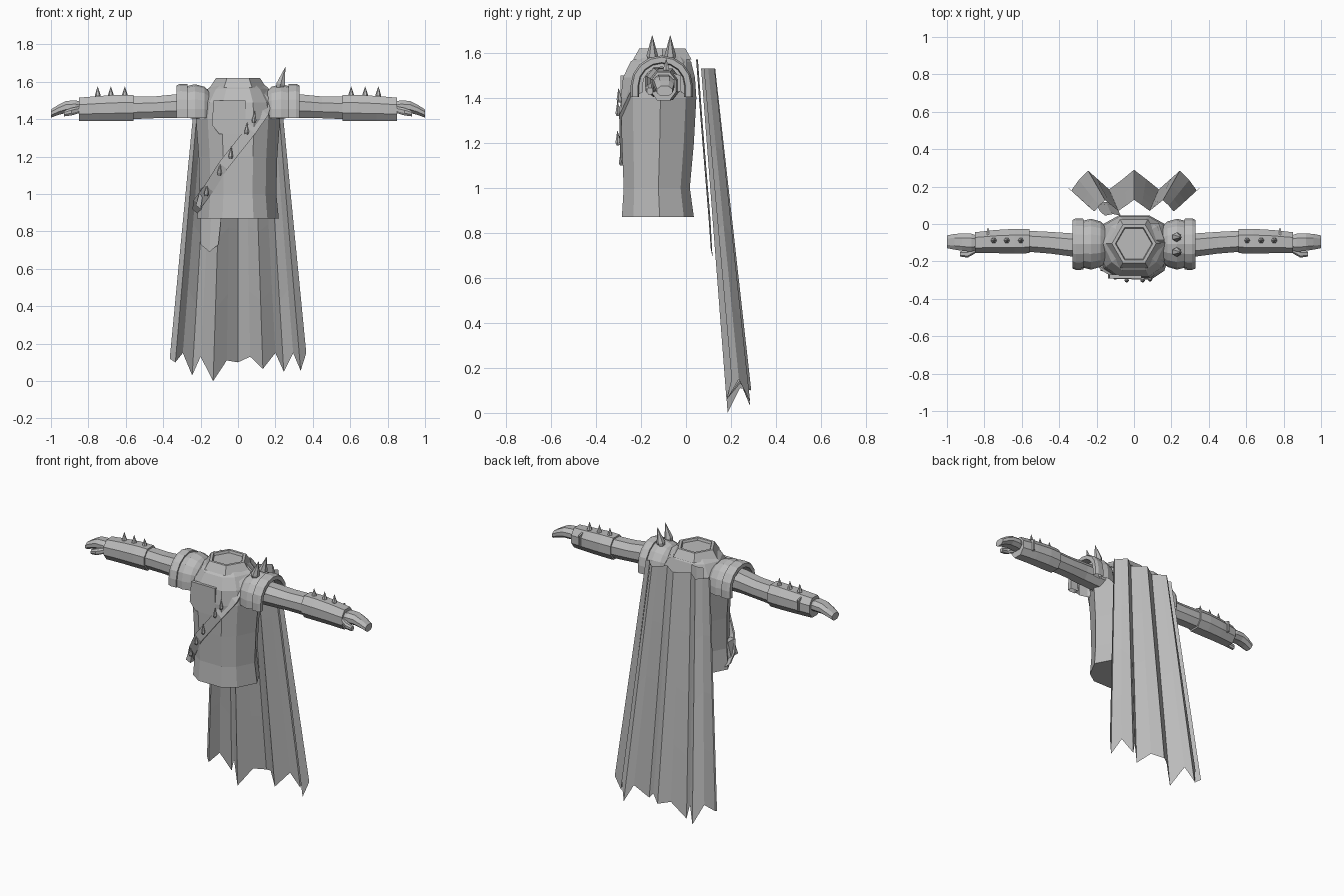
import bpy, bmesh, math
from mathutils import Vector

grey = bpy.data.materials.new("mid_grey")
grey.diffuse_color = (0.5, 0.5, 0.5, 1)


def finish(name, bm, normals=True):
    if normals:
        bmesh.ops.recalc_face_normals(bm, faces=bm.faces)
    me = bpy.data.meshes.new(name)
    bm.to_mesh(me)
    bm.free()
    me.materials.append(grey)
    ob = bpy.data.objects.new(name, me)
    bpy.context.collection.objects.link(ob)
    return ob


def loft(name, rings, closed=True, caps=True):
    """Skin a list of equal-length point rings."""
    bm = bmesh.new()
    vs = [[bm.verts.new(p) for p in r] for r in rings]
    n = len(rings[0])
    for a, b in zip(vs, vs[1:]):
        for i in range(n if closed else n - 1):
            j = (i + 1) % n
            bm.faces.new((a[i], a[j], b[j], b[i]))
    if closed and caps:
        bm.faces.new(vs[0])
        bm.faces.new(vs[-1])
    return finish(name, bm)


def spike(name, base, tip, r, n=6):
    base, tip = Vector(base), Vector(tip)
    q = (tip - base).to_track_quat('Z', 'Y')
    rings = [[base.lerp(tip, t) + q @ Vector((k * r * math.cos(a), k * r * math.sin(a), 0))
              for a in (math.tau * i / n for i in range(n))]
             for t, k in ((0, 0.7), (0.2, 1), (1, 0.03))]
    return loft(name, rings)


# torso: ten-sided tunic narrowing to the neck
half = [(0.38, -1), (0.72, -0.68), (1, 0.05), (0.74, 0.72), (0.36, 1)]
section = half + [(-x, y) for x, y in reversed(half)]
body = [(0.87, 0.218, -0.125, 0.16), (1.0, 0.205, -0.13, 0.147), (1.2, 0.21, -0.125, 0.16),
        (1.4, 0.225, -0.122, 0.168), (1.49, 0.21, -0.12, 0.16), (1.56, 0.165, -0.112, 0.135),
        (1.59, 0.12, -0.105, 0.105)]
loft("torso", [[(x * hx, yc + y * hy, z) for x, y in section] for z, hx, yc, hy in body])

# collar: six-sided funnel with a shallow recess
collar = [(1.57, 0.15), (1.62, 0.118), (1.62, 0.1), (1.605, 0.095)]
loft("collar", [[(r * math.cos(math.tau * i / 6), -0.105 + r * math.sin(math.tau * i / 6), z)
                 for i in range(6)] for z, r in collar])

# chest panel
loft("chest_panel", [[(-0.13, y, 1.5), (-0.14, y, 1.37), (-0.1, y, 1.32), (0.03, y, 1.32),
                      (0.04, y, 1.37), (0.04, y, 1.5)] for y in (-0.292, -0.27)])

# diagonal chest strap, over the shoulder
path = [(-0.222, -0.11, 0.9), (-0.215, -0.17, 0.95), (-0.155, -0.245, 1.03), (-0.08, -0.293, 1.15),
        (0.07, -0.297, 1.34), (0.14, -0.25, 1.44), (0.16, -0.19, 1.52), (0.14, -0.1, 1.585),
        (0.11, -0.01, 1.55)]
loft("chest_strap", [[(x + s * 0.022, y + d, z - s * 0.018) for s, d in
                      ((-1, 0), (1, 0), (1, 0.015), (-1, 0.015))] for x, y, z in path])
for i, (x, y, z) in enumerate([(-0.17, -0.24, 0.99), (-0.1, -0.285, 1.1), (-0.04, -0.3, 1.19),
                               (0.045, -0.3, 1.32), (0.085, -0.295, 1.38)]):
    spike(f"strap_cartridge_{i}", (x, y, z), (x + 0.005, y - 0.005, z + 0.065), 0.013)
loft("strap_flap", [[(-0.2, -0.2, 0.92), (-0.2, -0.14, 0.92), (-0.18, -0.14, 1.04), (-0.18, -0.2, 1.04)],
                    [(-0.225, -0.21, 0.94), (-0.225, -0.14, 0.94), (-0.2, -0.14, 1.03), (-0.2, -0.2, 1.03)]])

# arm sections: x, y centre, half depth, z centre, half height
OCT = [(1, 0.4), (0.5, 1), (-0.5, 1), (-1, 0.4), (-1, -0.4), (-0.5, -1), (0.5, -1), (1, -0.4)]


def limb(name, s, secs):
    loft(name, [[(s * x, yc + a * hy, zc + b * hz) for a, b in OCT] for x, yc, hy, zc, hz in secs])


for side, s in (("left", -1), ("right", 1)):
    limb(f"{side}_upper_arm", s, [(0.15, -0.115, 0.065, 1.47, 0.068), (0.33, -0.112, 0.062, 1.47, 0.063),
                                  (0.45, -0.1, 0.058, 1.463, 0.058), (0.57, -0.092, 0.056, 1.46, 0.06)])
    limb(f"{side}_bracer", s, [(0.56, -0.092, 0.064, 1.46, 0.07), (0.64, -0.092, 0.066, 1.46, 0.07),
                               (0.74, -0.094, 0.062, 1.457, 0.067), (0.85, -0.1, 0.056, 1.452, 0.063)])
    # raised flange on the back edge of the bracer
    loft(f"{side}_bracer_flange", [[(s * x, y, z) for y, z in ((-0.06, 1.42), (-0.023, 1.43),
                                   (-0.023, 1.5), (-0.06, 1.51))] for x in (0.775, 0.785)])
    limb(f"{side}_hand", s, [(0.83, -0.1, 0.035, 1.46, 0.03), (0.87, -0.1, 0.048, 1.467, 0.034),
                             (0.92, -0.097, 0.046, 1.465, 0.032), (0.96, -0.095, 0.042, 1.45, 0.027),
                             (1.0, -0.095, 0.034, 1.43, 0.022)])
    limb(f"{side}_thumb", s, [(0.85, -0.14, 0.018, 1.45, 0.018), (0.89, -0.162, 0.018, 1.44, 0.02),
                              (0.93, -0.16, 0.014, 1.43, 0.015)])
    for i, x in enumerate((0.605, 0.68, 0.75)):
        spike(f"{side}_bracer_spike_{i}", (s * x, -0.088, 1.515), (s * x, -0.088, 1.575), 0.016)

    # pauldron: domed arch plus a wider outer cuff, open underneath
    def arch(name, profile, n=8):
        rings = []
        for x, r in profile:
            ring = [(s * x, -0.108 - r, 1.405 + 0.02 * (r < 0.1))]
            ring += [(s * x, -0.108 - r * math.cos(math.pi * i / n),
                      1.455 + r * 0.97 * math.sin(math.pi * i / n)) for i in range(n + 1)]
            ring.append((s * x, -0.108 + r, 1.405 + 0.02 * (r < 0.1)))
            rings.append(ring)
        loft(name, rings, closed=False)

    arch(f"{side}_shoulder_dome", [(0.155, 0.1), (0.18, 0.122), (0.23, 0.136), (0.275, 0.125), (0.28, 0.085)])
    arch(f"{side}_shoulder_cuff", [(0.27, 0.115), (0.27, 0.136), (0.31, 0.138), (0.328, 0.13),
                                   (0.328, 0.105), (0.27, 0.1)])

# two large spikes on one shoulder only
for i, y in enumerate((-0.15, -0.07)):
    spike(f"shoulder_spike_{i}", (0.222, y, 1.565), (0.253, y, 1.678), 0.026)

# cape: pleated sheet with a ragged hem (x, y, z along the hem)
hem = [(-0.365, 0.205, 0.12), (-0.335, 0.18, 0.1), (-0.295, 0.235, 0.15), (-0.245, 0.285, 0.03),
       (-0.2, 0.245, 0.13), (-0.133, 0.185, 0.0), (-0.06, 0.24, 0.11), (0, 0.29, 0.1),
       (0.065, 0.24, 0.13), (0.133, 0.185, 0.065), (0.2, 0.245, 0.15), (0.245, 0.285, 0.05),
       (0.295, 0.235, 0.15), (0.335, 0.18, 0.055), (0.365, 0.205, 0.15)]
top = [Vector((x * 0.63, 0.07 + (y - 0.185) * 0.57, 1.53)) for x, y, z in hem]
loft("cape", [[t.lerp(Vector(h), k) for t, h in zip(top, hem)] for k in (0, 0.25, 0.5, 0.75, 1)],
     closed=False)

# narrow hanging strip between torso and cape
strip = [(1.57, 0.045, -0.155, -0.07), (1.3, 0.065, -0.18, -0.08), (0.87, 0.1, -0.2, -0.09),
         (0.73, 0.11, -0.2, -0.105)]
loft("back_strip", [[(a, y, z), ((a + b) / 2, y + 0.008, z - (0.04 if z < 0.8 else 0)), (b, y, z)]
                    for z, y, a, b in strip], closed=False)
